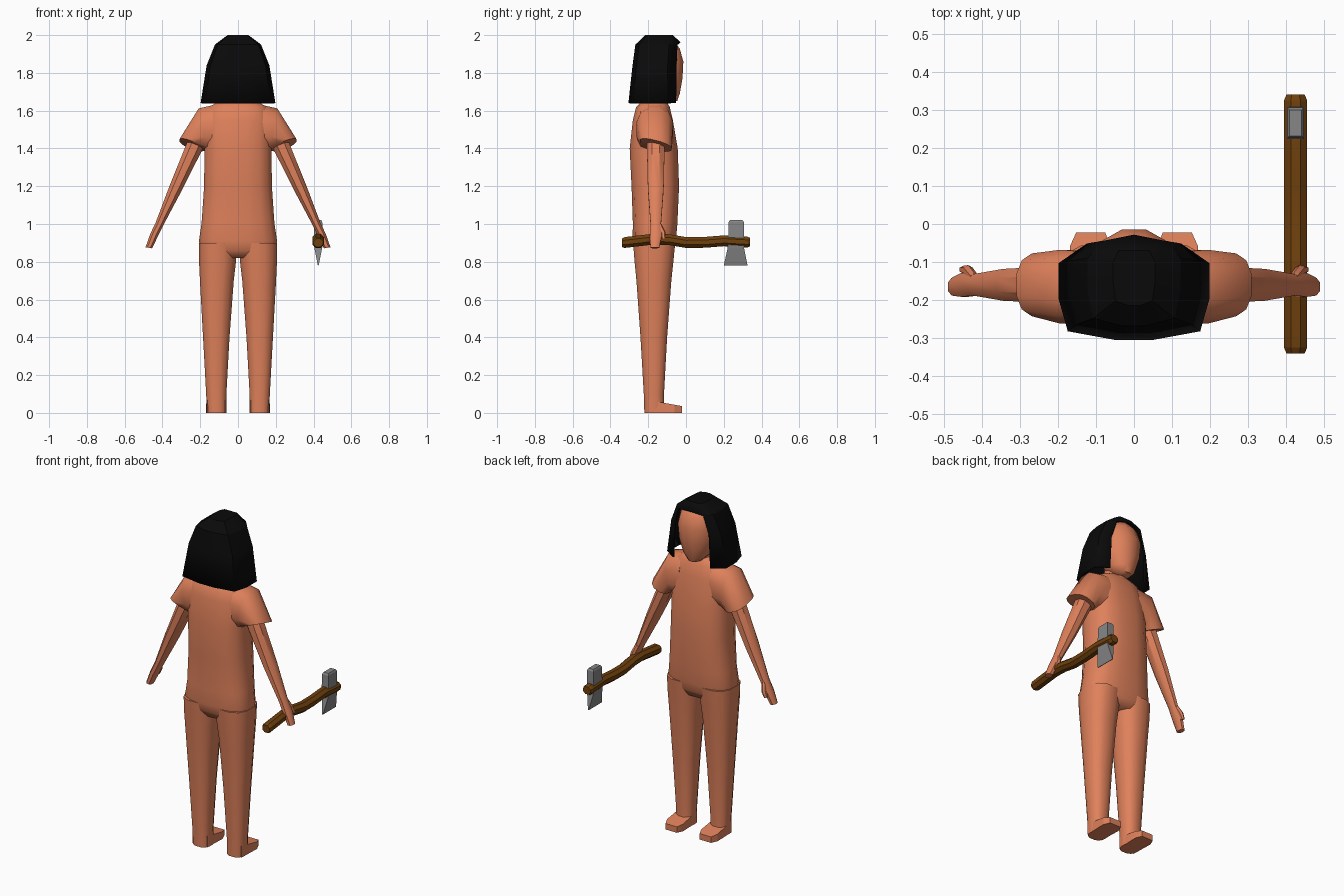
import bpy, bmesh, math
from mathutils import Vector

if "Cube" in bpy.data.objects:
    bpy.data.objects.remove(bpy.data.objects["Cube"])


def material(name, rgb):
    m = bpy.data.materials.new(name)
    m.diffuse_color = (*rgb, 1)
    m.use_nodes = True
    m.node_tree.nodes["Principled BSDF"].inputs["Base Color"].default_value = m.diffuse_color
    return m


SKIN = material("skin", (0.74, 0.22, 0.105))
BLACK = material("hair black", (0.003, 0.003, 0.003))
WOOD = material("wood brown", (0.16, 0.052, 0.004))
STEEL = material("axe grey", (0.24, 0.24, 0.24))


def build(name, verts, faces, mat, smooth=40):
    bm = bmesh.new()
    vs = [bm.verts.new(v) for v in verts]
    for f in faces:
        bm.faces.new([vs[i] for i in f])
    bmesh.ops.recalc_face_normals(bm, faces=bm.faces[:])
    me = bpy.data.meshes.new(name)
    bm.to_mesh(me)
    bm.free()
    me.materials.append(mat)
    ob = bpy.data.objects.new(name, me)
    bpy.context.collection.objects.link(ob)
    if smooth:
        bpy.ops.object.select_all(action='DESELECT')
        ob.select_set(True)
        bpy.context.view_layer.objects.active = ob
        bpy.ops.object.shade_smooth_by_angle(angle=math.radians(smooth))
    return ob


def loft_rings(name, rings, mat, smooth=40):
    """Skin a list of equal-length closed rings and cap both ends."""
    n = len(rings[0])
    verts = [v for r in rings for v in r]
    faces = [(k * n + i, k * n + (i + 1) % n, (k + 1) * n + (i + 1) % n, (k + 1) * n + i)
             for k in range(len(rings) - 1) for i in range(n)]
    faces += [list(range(n)), list(range(len(verts) - n, len(verts)))]
    return build(name, verts, faces, mat, smooth)


def loft(name, frames, mat, n=12, power=1.0, side=1, smooth=40):
    """Frames are (centre, u, v); power below 1 makes the section boxier."""
    def bend(t):
        return math.copysign(abs(t) ** power, t) if abs(t) > 1e-6 else 0
    rings = []
    for c, u, v in frames:
        c, u, v = Vector(c), Vector(u), Vector(v)
        ring = []
        for i in range(n):
            a = 2 * math.pi * (i + 0.5) / n
            p = c + u * bend(math.cos(a)) + v * bend(math.sin(a))
            ring.append((p.x * side, p.y, p.z))
        rings.append(ring)
    return loft_rings(name, rings, mat, smooth)


def level(z, x0, x1, y0, y1):
    return (((x0 + x1) / 2, (y0 + y1) / 2, z), ((x1 - x0) / 2, 0, 0), (0, (y1 - y0) / 2, 0))


# Torso: height, half width, back, front
torso = [(0.82, .12, -.25, -.08), (0.86, .2, -.275, -.06), (0.91, .21, -.285, -.052),
         (1.0, .196, -.283, -.044), (1.2, .182, -.29, -.035), (1.4, .18, -.3, -.042),
         (1.55, .178, -.283, -.068), (1.62, .155, -.265, -.085), (1.645, .11, -.24, -.1),
         (1.66, .06, -.22, -.11)]
loft("torso", [level(z, -w, w, a, b) for z, w, a, b in torso], SKIN, 16, 0.75, smooth=60)

# Neck and head
loft("neck", [level(1.6, -.07, .07, -.23, -.095), level(1.75, -.06, .06, -.22, -.1)], SKIN)
head = [(1.65, .04, -.14, -.045), (1.69, .08, -.2, -.03), (1.77, .11, -.235, -.015),
        (1.86, .12, -.245, -.01), (1.93, .105, -.235, -.03), (1.975, .05, -.2, -.07)]
loft("head", [level(z, -w, w, a, b) for z, w, a, b in head], SKIN, smooth=60)

for s, tag in ((1, "right"), (-1, "left")):
    # Leg
    loft(tag + "_leg", [level(0, .06, .167, -.222, -.113), level(.1, .06, .17, -.225, -.115),
                        level(.4, .043, .187, -.243, -.098), level(.7, .02, .204, -.265, -.075),
                        level(.8, .008, .209, -.275, -.064), level(.9, 0, .21, -.283, -.054)],
         SKIN, 12, 0.8, s, 60)
    # Foot wedge with chamfered toes
    outline = [(.065, -.2), (.06, -.06), (.076, -.022), (.152, -.022), (.169, -.06), (.165, -.2)]
    loft_rings(tag + "_foot", [[(x * s, y, 0) for x, y in outline],
                               [(x * s, y, .036 - .18 * (y + .022)) for x, y in outline]],
               SKIN, 25)
    # Short sleeve running from the shoulder to a sloping hem
    loft(tag + "_sleeve", [((.1, -.168, 1.505), (0, 0, .135), (0, .095, 0)),
                           ((.185, -.165, 1.5), (.024, 0, .115), (0, .1, 0)),
                           ((.247, -.16, 1.418), (.064, 0, .025), (0, .085, -.022))],
         SKIN, 12, 0.8, s, 50)
    # Arm and flat hand
    loft(tag + "_arm", [((.21, -.16, 1.46), (.045, 0, .02), (0, .05, 0)),
                        ((.235, -.16, 1.4), (.043, 0, .02), (0, .05, 0)),
                        ((.33, -.16, 1.19), (.034, 0, .015), (0, .045, 0)),
                        ((.416, -.16, 1.0), (.021, 0, .009), (0, .03, 0)),
                        ((.445, -.16, .94), (.021, 0, .008), (0, .034, 0)),
                        ((.472, -.165, .874), (.019, 0, .003), (0, .025, 0))],
         SKIN, 8, 0.9, s)
    # Thumb
    loft(tag + "_thumb", [((.42, -.143, 1.0), (.012, 0, .005), (0, .014, 0)),
                          ((.436, -.122, .955), (.014, 0, .005), (0, .014, 0)),
                          ((.45, -.12, .92), (.01, 0, .004), (0, .01, 0))], SKIN, 6, 1, s)

# Hair: open shell, each row runs from one front edge round the back to the other
rows = [(1.64, .198, .125, -.052, -.305), (1.84, .166, .118, -.05, -.283),
        (1.95, .122, .085, -.045, -.268), (2.0, .055, .04, -.07, -.215)]
verts, faces = [], []
for z, w, inner, front, back in rows:
    d = front - back
    half = [(inner, front), (w, front - .2 * d), (w, front - .58 * d),
            (.88 * w, back + .09 * d), (.25 * w, back)]
    verts += [(x, y, z) for x, y in half] + [(-x, y, z) for x, y in reversed(half)]
N = 10
for k in range(3):
    faces += [(k * N + i, k * N + i + 1, (k + 1) * N + i + 1, (k + 1) * N + i) for i in range(N - 1)]
tip = len(verts)
verts.append((0, -.028, 1.962))
faces += [list(range(3 * N, 4 * N)), (2 * N, 3 * N, tip), (3 * N, 4 * N - 1, tip),
          (4 * N - 1, 3 * N - 1, tip)]
hair = build("hair", verts, faces, BLACK, 30)
shell = hair.modifiers.new("thickness", 'SOLIDIFY')
shell.thickness = 0.01
shell.offset = -1

# Axe handle: wavy octagonal stick
path = [(-.34, .9), (-.325, .902), (-.17, .92), (-.09, .917), (0, .902), (.1, .903),
        (.2, .911), (.325, .904), (.34, .904)]
loft("axe_handle", [((.425, y, z), (.033 if abs(y) < .33 else .026, 0, 0),
                     (0, 0, .031 if abs(y) < .33 else .024)) for y, z in path],
     WOOD, 8, smooth=20)

# Axe head: square poll tapering to a wide thin cutting edge
blade = [(1.02, .016, .232, .3), (1.01, .021, .226, .306), (.89, .023, .222, .308),
         (.87, .02, .22, .308), (.78, .002, .2, .326)]
loft_rings("axe_head", [[(.425 + sx * w, y, z) for sx, y in ((-1, a), (1, a), (1, b), (-1, b))]
                        for z, w, a, b in blade], STEEL, 0)
